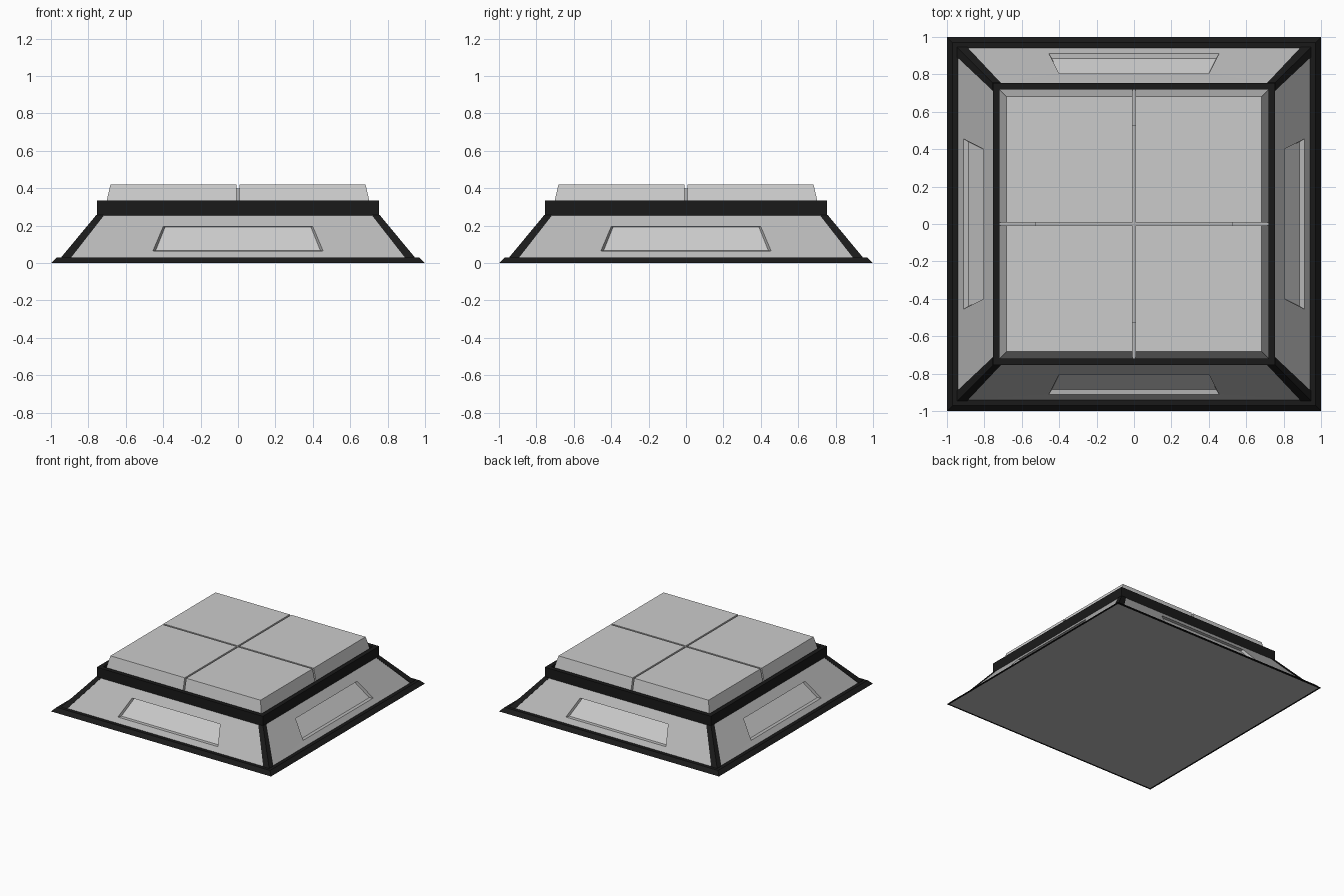
import bpy, math

if "Cube" in bpy.data.objects:
    bpy.data.objects.remove(bpy.data.objects["Cube"])


def material(name, v):
    m = bpy.data.materials.new(name)
    m.diffuse_color = (v, v, v, 1)
    m.use_nodes = True
    m.node_tree.nodes["Principled BSDF"].inputs["Base Color"].default_value = m.diffuse_color
    return m


BLACK = material("black_trim", 0.01)
DARK = material("dark_grey", 0.48)
LIGHT = material("light_grey", 0.8)


def add(name, verts, faces, mats, turns=1, lit_face=None):
    """Make a mesh object, repeated by quarter turns around z."""
    mesh = bpy.data.meshes.new(name)
    mesh.from_pydata(verts, [], faces)
    for m in mats:
        mesh.materials.append(m)
    if lit_face is not None:
        mesh.polygons[lit_face].material_index = 1
    for k in range(turns):
        ob = bpy.data.objects.new(name if turns == 1 else f"{name}_{k + 1}", mesh)
        ob.rotation_euler.z = k * math.pi / 2
        bpy.context.collection.objects.link(ob)


def bridge(a, b, n):
    """Quads joining two loops of n vertices that start at a and b."""
    return [(a + i, a + (i + 1) % n, b + (i + 1) % n, b + i) for i in range(n)]


def square_ring(name, profile, mat):
    """Sweep a closed (half width, z) profile around a square."""
    verts = [(sx * h, sy * h, z) for h, z in profile
             for sx, sy in ((-1, -1), (1, -1), (1, 1), (-1, 1))]
    n = len(profile)
    faces = [f for i in range(n) for f in bridge(4 * i, 4 * ((i + 1) % n), 4)]
    add(name, verts, faces, [mat])


def prism(name, low, z0, high, z1, mat, turns=1):
    """Capped solid between two counter-clockwise outlines."""
    n = len(low)
    verts = [(x, y, z0) for x, y in low] + [(x, y, z1) for x, y in high]
    faces = bridge(0, n, n) + [tuple(range(n))[::-1], tuple(range(n, 2 * n))]
    add(name, verts, faces, [mat], turns)


def rect(x0, x1, y0, y1):
    return [(x0, y0), (x1, y0), (x1, y1), (x0, y1)]


# Bottom frame and floor
square_ring("base_frame", [(0.985, 0), (1, 0), (0.97, 0.03), (0.92, 0.03)], BLACK)
floor = rect(-0.985, 0.985, -0.985, 0.985)
prism("floor_plate", floor, 0, floor, 0.01, DARK)


# Sloped side panels with a recessed light window
def trapezoid(xb, yb, zb, xt, yt, zt):
    return [(-xb, -yb, zb), (xb, -yb, zb), (xt, -yt, zt), (-xt, -yt, zt)]


panel = (trapezoid(0.90, 0.94, 0.03, 0.72, 0.755, 0.255)
         + trapezoid(0.455, 0.911, 0.065, 0.40, 0.804, 0.195)
         + trapezoid(0.44, 0.885, 0.067, 0.39, 0.78, 0.193))
add("side_panel", panel, bridge(0, 4, 4) + bridge(4, 8, 4) + [(8, 9, 10, 11)],
    [DARK, LIGHT], 4, lit_face=8)


# Corner bars with an L section
def corner(c, s, w):
    return [(w, s), (w, c), (c, c), (c, w), (s, w), (s, s)][::-1]


prism("corner_bar", corner(0.946, 0.93, 0.892), 0.03,
      corner(0.757, 0.742, 0.714), 0.258, BLACK, 4)

# Collar and the deck inside it
square_ring("collar", [(0.72, 0.255), (0.755, 0.255), (0.755, 0.335), (0.72, 0.335)], BLACK)
deck = rect(-0.745, 0.745, -0.745, 0.745)
prism("deck", deck, 0.25, deck, 0.258, DARK)

# Four top slabs with sloped outer edges, and strips filling the gaps
G = 0.007
prism("top_slab", rect(G, 0.72, G, 0.72), 0.256, rect(G, 0.682, G, 0.682), 0.42, LIGHT, 4)
strip = rect(0, 0.53, -G, G)
prism("gap_strip", strip, 0.256, strip, 0.40, DARK, 4)
